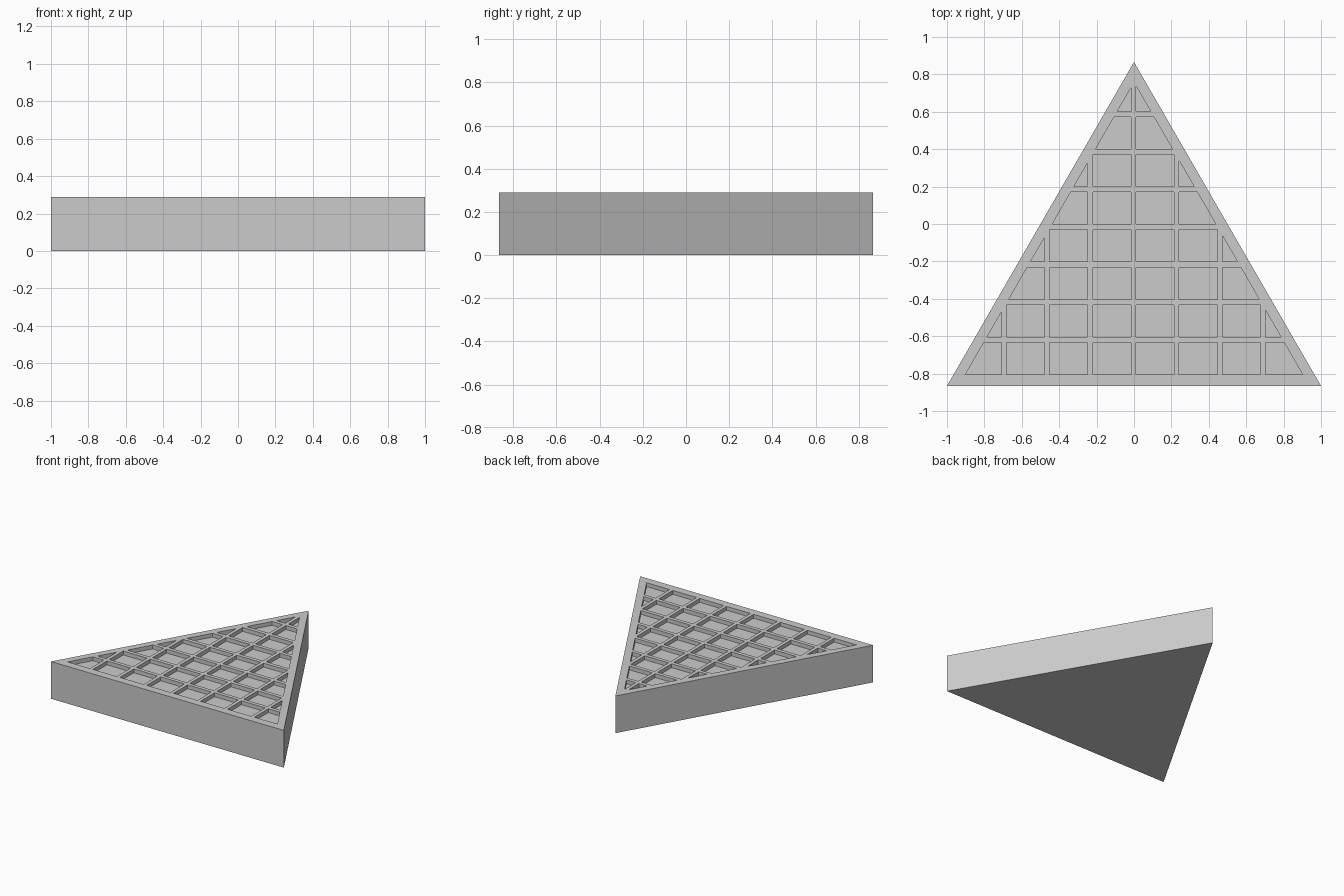
import bpy, bmesh, math
from mathutils import Matrix, Vector

if "Cube" in bpy.data.objects:
    bpy.data.objects.remove(bpy.data.objects["Cube"])

S3 = math.sqrt(3)
HALF_H = S3 / 2          # half the triangle's height in plan
TOP = 0.289              # plate thickness
DEPTH = 0.03             # pocket depth
APEX = 0.757             # apex of the inset pocket outline


def to_object(name, bm):
    bmesh.ops.recalc_face_normals(bm, faces=bm.faces[:])
    mesh = bpy.data.meshes.new(name)
    bm.to_mesh(mesh)
    bm.free()
    obj = bpy.data.objects.new(name, mesh)
    bpy.context.collection.objects.link(obj)
    return obj


# Triangular plate
bm = bmesh.new()
base = bm.faces.new([bm.verts.new(p) for p in
                     ((-1, -HALF_H, 0), (1, -HALF_H, 0), (0, HALF_H, 0))])
up = bmesh.ops.extrude_face_region(bm, geom=[base], use_keep_orig=True)["geom"]
bmesh.ops.translate(bm, vec=(0, 0, TOP),
                    verts=[v for v in up if isinstance(v, bmesh.types.BMVert)])
plate = to_object("triangular_plate", bm)

# Grid of pocket blocks, trimmed to the inset triangle
bm = bmesh.new()
PX, PY, W, H = 0.231, 0.2008, 0.204, 0.171
for col in range(-4, 4):
    for row in range(8):
        centre = Vector((-0.003 + (col + 0.5) * PX, -0.804 + row * PY + H / 2, TOP))
        bmesh.ops.create_cube(bm, size=1, matrix=Matrix.Translation(centre)
                              @ Matrix.Diagonal((W, H, 2 * DEPTH, 1)))
for side in (-1, 1):
    geom = bm.verts[:] + bm.edges[:] + bm.faces[:]
    bmesh.ops.bisect_plane(bm, geom=geom, plane_co=(0, APEX, 0),
                           plane_no=(side * S3, 1, 0), clear_outer=True)
    bmesh.ops.holes_fill(bm, edges=[e for e in bm.edges if e.is_boundary], sides=0)
cutter = to_object("pocket_cutter", bm)
cutter.hide_render = True

# Sink the pockets into the plate
cut = plate.modifiers.new("pockets", "BOOLEAN")
cut.operation = "DIFFERENCE"
cut.solver = "EXACT"
cut.object = cutter
bpy.context.view_layer.objects.active = plate
bpy.ops.object.modifier_apply(modifier=cut.name)
bpy.data.objects.remove(cutter)
